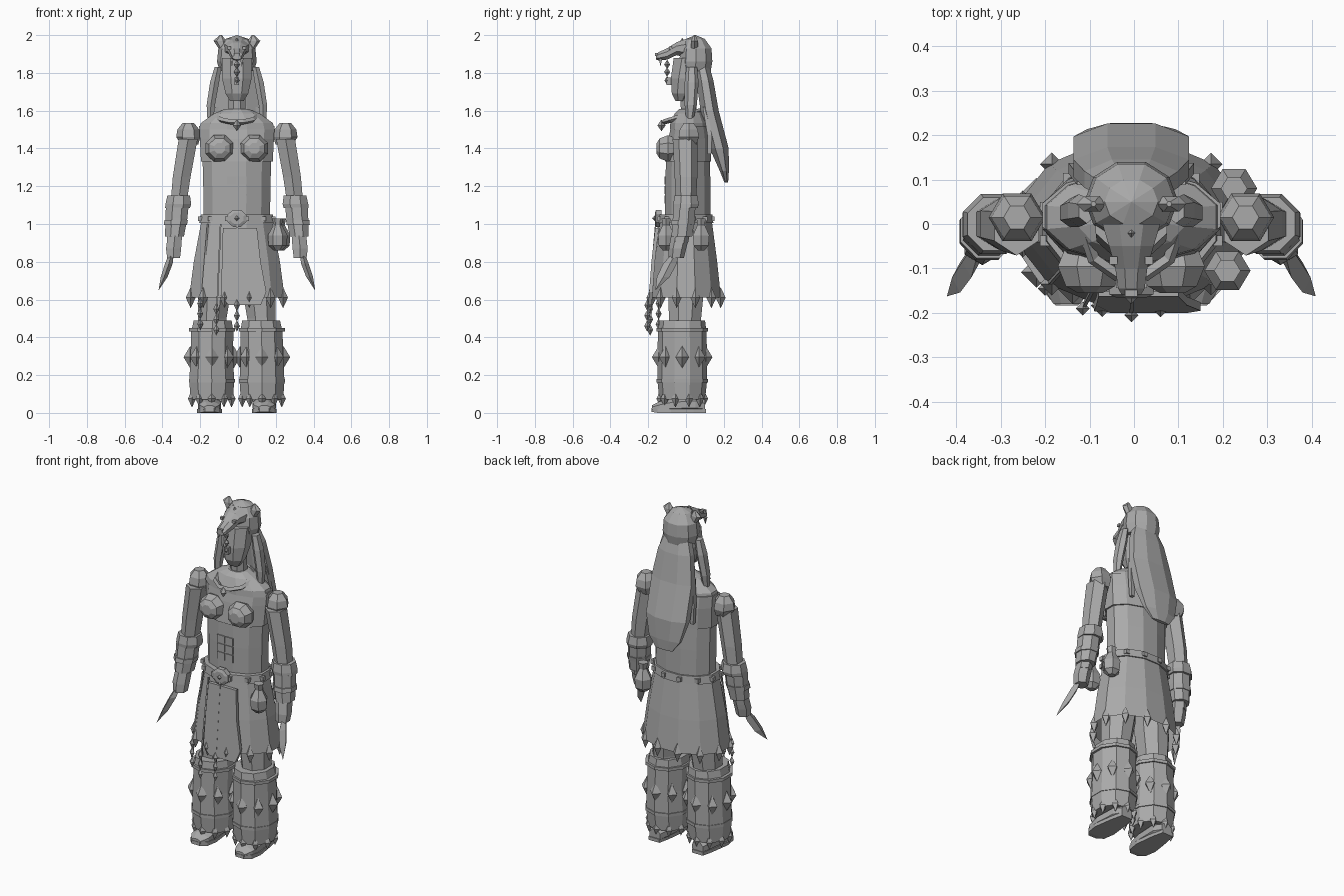
import bpy, math

CX = -0.006          # body centre line
TAU = math.tau
grey = bpy.data.materials.new("plain_grey")
grey.diffuse_color = (0.4, 0.4, 0.4, 1)


def mesh_object(name, verts, faces):
    me = bpy.data.meshes.new(name)
    me.from_pydata(verts, [], faces)
    me.materials.append(grey)
    ob = bpy.data.objects.new(name, me)
    bpy.context.collection.objects.link(ob)
    return ob


def loft(name, rings, n=8, flat=True, axis="z", cap_low=True, cap_high=True):
    """Skin stacked elliptical rings (x, y, z, r1, r2); flat puts sides on the axes."""
    k = 1 / math.cos(math.pi / n) if flat else 1
    verts, faces = [], []
    for x, y, z, a, b in rings:
        a, b = max(a, 0.0005) * k, max(b, 0.0005) * k
        for i in range(n):
            t = TAU * (i + (0.5 if flat else 0)) / n
            u, v = a * math.cos(t), b * math.sin(t)
            verts.append((x + u, y + v, z) if axis == "z" else (x + u, y, z + v))
    for r in range(len(rings) - 1):
        for i in range(n):
            j = (i + 1) % n
            f = (r * n + i, r * n + j, r * n + n + j, r * n + n + i)
            faces.append(f)
    if cap_low:
        faces.append(tuple(reversed(range(n))))
    if cap_high:
        faces.append(tuple(range((len(rings) - 1) * n, len(rings) * n)))
    ob = mesh_object(name, verts, faces)
    up = rings[-1][2] > rings[0][2] if axis == "z" else rings[-1][1] < rings[0][1]
    if not up:
        ob.data.flip_normals()
    return ob


def gem(name, x, y, z, r, h):
    """Four-sided bead or hanging spike."""
    return loft(name, [(x, y, z - h, 0, 0), (x, y, z, r, r), (x, y, z + h, 0, 0)], 4, False)


def box(name, x, y, z, sx, sy, sz):
    return loft(name, [(x, y, z - sz, sx, sy), (x, y, z + sz, sx, sy)], 4)


def around(n, rx, ry, start=0.0):
    for i in range(n):
        t = TAU * (i + start) / n
        yield rx * math.cos(t), ry * math.sin(t)


# ---- head, animal hood and hair
loft("face", [(CX, -.03, 1.65, .035, .025), (CX, -.025, 1.69, .06, .05), (CX, -.01, 1.77, .078, .07),
              (CX, .01, 1.88, .08, .075)], 8)
box("nose", CX, -.09, 1.755, .012, .014, .02)
loft("hood", [(CX, .05, 1.81, .092, .085), (CX, .052, 1.86, .105, .092), (CX, .053, 1.93, .098, .086),
              (CX, .05, 1.98, .06, .052), (CX, .05, 2.0, 0, 0)], 10, False)
loft("hood_snout", [(CX, .0, 1.93, .065, .05), (CX, -.05, 1.928, .05, .034), (CX, -.1, 1.9, .036, .03),
                    (CX, -.145, 1.888, .03, .022), (CX, -.158, 1.882, .022, .012)], 8, axis="y")
box("snout_nose", CX, -.153, 1.898, .014, .01, .008)
gem("hood_crest", CX, -.02, 1.955, .02, .03)
for z, s in ((1.845, .016), (1.805, .016), (1.76, .014)):
    gem("face_bead", CX, -.1, z, s, .024)
loft("hair_back", [(CX, .085, 1.83, .08, .04), (CX, .1, 1.76, .105, .045), (CX, .125, 1.6, .13, .048),
                   (CX, .176, 1.4, .13, .05), (CX, .203, 1.28, .1, .024), (CX, .213, 1.22, .055, .01)], 8)

# ---- neck, yoke and torso
loft("neck", [(CX, .02, 1.5, .06, .055), (CX, .015, 1.6, .045, .042), (CX, .01, 1.72, .045, .042)], 8)
loft("torso", [(CX, .01, 1.0, .175, .12), (CX, .01, 1.2, .178, .12), (CX, .01, 1.36, .182, .115)], 12)
loft("chest_band", [(CX, .01, 1.33, .19, .122), (CX, .018, 1.45, .196, .112), (CX, .02, 1.52, .2, .098)], 12)
loft("shoulder_yoke", [(CX, .015, 1.5, .2, .1), (CX, .015, 1.535, .19, .098),
                       (CX, .015, 1.585, .12, .075), (CX, .015, 1.61, .06, .05)], 12)
bpy.ops.mesh.primitive_torus_add(major_segments=10, minor_segments=4, location=(CX, -.02, 1.57),
                                 rotation=(.3, 0, 0), major_radius=.105, minor_radius=.014)
necklace = bpy.context.object
necklace.name = "necklace"
necklace.data.materials.append(grey)
gem("necklace_pendant", CX, -.13, 1.522, .022, .03)
for ix in (-1, 1):
    for iz in range(3):
        box("belly_plate", CX + ix * .027, -.11, 1.13 + iz * .05, .024, .004, .022)

# ---- belt, buckle and studs
loft("belt", [(CX, 0, 1.005, .2, .145), (CX, 0, 1.05, .19, .14)], 12)
loft("buckle", [(CX, -.13, 1.03, .05, .045), (CX, -.158, 1.03, .05, .045), (CX, -.165, 1.03, .035, .03)],
     8, axis="y")
gem("buckle_gem", CX, -.166, 1.03, .014, .014)
for x, y in around(12, .2, .145, .5):
    box("belt_stud", CX + x, y, 1.028, .012, .012, .012)

# ---- skirt with hanging spikes
loft("skirt", [(CX, .0, .61, .253, .185), (CX, .0, .8, .228, .165), (CX, 0, 1.03, .185, .135)], 12,
     cap_low=False)
for x, y in around(12, .253, .19, .5):
    gem("skirt_spike", CX + x, y, .61, .026, .055)
panel = [(-.08, -.15, .98), (.1, -.15, .98), (.12, -.17, .8), (.15, -.182, .64), (.12, -.187, .57),
         (-.05, -.187, .57), (-.09, -.183, .62), (-.085, -.17, .8)]
n = len(panel)
mesh_object("front_apron", [(x, y - .013, z) for x, y, z in panel] + [(x, y + .006, z) for x, y, z in panel],
            [tuple(reversed(range(n))), tuple(range(n, 2 * n))] +
            [(i, (i + 1) % n, (i + 1) % n + n, i + n) for i in range(n)])
for x, y, z in ((-.2, -.145, .5), (-.115, -.19, .47), (CX, -.205, .49)):
    loft("hanging_cord", [(x, y, z, .004, .004), (x * .8, y + .045, 1.0, .004, .004)], 4)
    for dz in (0, .055, .11):
        gem("cord_bead", x, y, z + dz - .03, .016, .03)

# ---- pouches on one hip
for x, y in ((.21, -.105), (.225, .08)):
    loft("pouch", [(x, y, .86, .02, .02), (x, y, .885, .048, .045), (x, y, .94, .052, .05),
                   (x, y, .995, .022, .022), (x, y, 1.03, .03, .028)], 6, False)

# ---- mirrored parts
for s, side in ((-1, "right"), (1, "left")):
    def part(name, rings, *args, **kw):
        return loft(side + "_" + name, [(CX + s * r[0], *r[1:]) for r in rings], *args, **kw)

    # hood ear, eye, tooth
    part("hood_ear", [(.075, .045, 1.93, .022, .02), (.09, .045, 1.97, .034, .02), (.085, .045, 2.0, .006, .006)],
         6, False)
    part("hood_eye", [(.04, -.082, 1.925, .009, .009), (.04, -.082, 1.94, .009, .009)], 4)
    part("hood_tooth", [(.026, -.135, 1.835, 0, 0), (.026, -.135, 1.875, .009, .009)], 4)
    # hair locks beside the face and a thin braid behind
    part("hair_lock", [(.1, .03, 1.83, .018, .025), (.118, .03, 1.75, .024, .032), (.138, .025, 1.63, .022, .028),
                       (.14, .02, 1.55, .016, .016)], 6)
    part("thin_braid", [(.125, .125, 1.37, .01, .01), (.125, .125, 1.47, .016, .012), (.11, .1, 1.62, .012, .012)], 4)
    # chest cup
    part("chest_cup", [(.092, -.155, 1.4, .028, .028), (.092, -.14, 1.4, .055, .053), (.092, -.095, 1.4, .073, .07),
                       (.092, -.05, 1.4, .055, .053)], 8, axis="y")
    # arm
    part("shoulder_ball", [(.25, .015, 1.42, .045, .045), (.257, .015, 1.46, .064, .062), (.257, .015, 1.5, .058, .055),
                           (.257, .015, 1.535, .03, .03)], 6, False)
    part("upper_arm", [(.31, .0, 1.1, .042, .045), (.292, .0, 1.25, .047, .052), (.258, -.005, 1.45, .05, .057)], 6)
    part("forearm", [(.335, -.035, .9, .036, .04), (.31, .0, 1.12, .045, .048)], 6)
    part("elbow_cuff", [(.314, -.002, 1.085, .066, .064), (.31, .0, 1.105, .068, .068), (.308, .0, 1.15, .06, .06)], 8)
    part("bracer", [(.33, -.022, .935, .05, .055), (.32, -.012, 1.03, .058, .058), (.316, -.008, 1.09, .06, .058)], 8)
    part("wrist_band", [(.325, -.018, .995, .061, .063), (.322, -.014, 1.02, .062, .063)], 8)
    part("hand", [(.335, -.052, .82, .034, .035), (.335, -.045, .87, .04, .04), (.328, -.03, .94, .038, .042)], 6)
    part("dagger", [(.414, -.162, .65, 0, 0), (.385, -.12, .72, .018, .034), (.36, -.085, .79, .02, .036),
                    (.345, -.05, .85, .012, .016)], 4, False)
    # leg, fur legging and shoe
    part("leg", [(.13, -.01, .3, .075, .08), (.13, -.005, .5, .075, .085), (.118, .0, .65, .088, .095),
                 (.1, .0, .95, .09, .1)], 8)
    part("legging", [(.133, -.02, .07, .112, .115), (.133, -.02, .17, .119, .125), (.133, -.02, .3, .112, .125),
                     (.13, -.02, .43, .112, .122), (.128, -.02, .49, .1, .115)], 10)
    for z in (.17, .44):
        part("legging_cord", [(.132, -.02, z - .009, .122, .13), (.132, -.02, z + .009, .122, .13)], 10)
    for x, y in around(8, .115, .125):
        gem("legging_stud", CX + s * .132 + x, -.02 + y, .295, .035, .058)
    for x, y in around(10, .11, .115, .5):
        gem("legging_spike", CX + s * .133 + x, -.02 + y, .075, .022, .045)
    part("shoe", [(.14, .1, .035, .035, .035), (.14, .05, .045, .055, .045), (.145, -.07, .04, .062, .04),
                  (.145, -.14, .03, .055, .03), (.145, -.18, .024, .03, .016)], 8, axis="y")
    part("shoe_sole", [(.143, .105, .01, .035, .01), (.143, .04, .01, .05, .01), (.145, -.08, .01, .066, .01),
                       (.145, -.15, .012, .055, .012), (.145, -.183, .016, .025, .01)], 4, axis="y")
